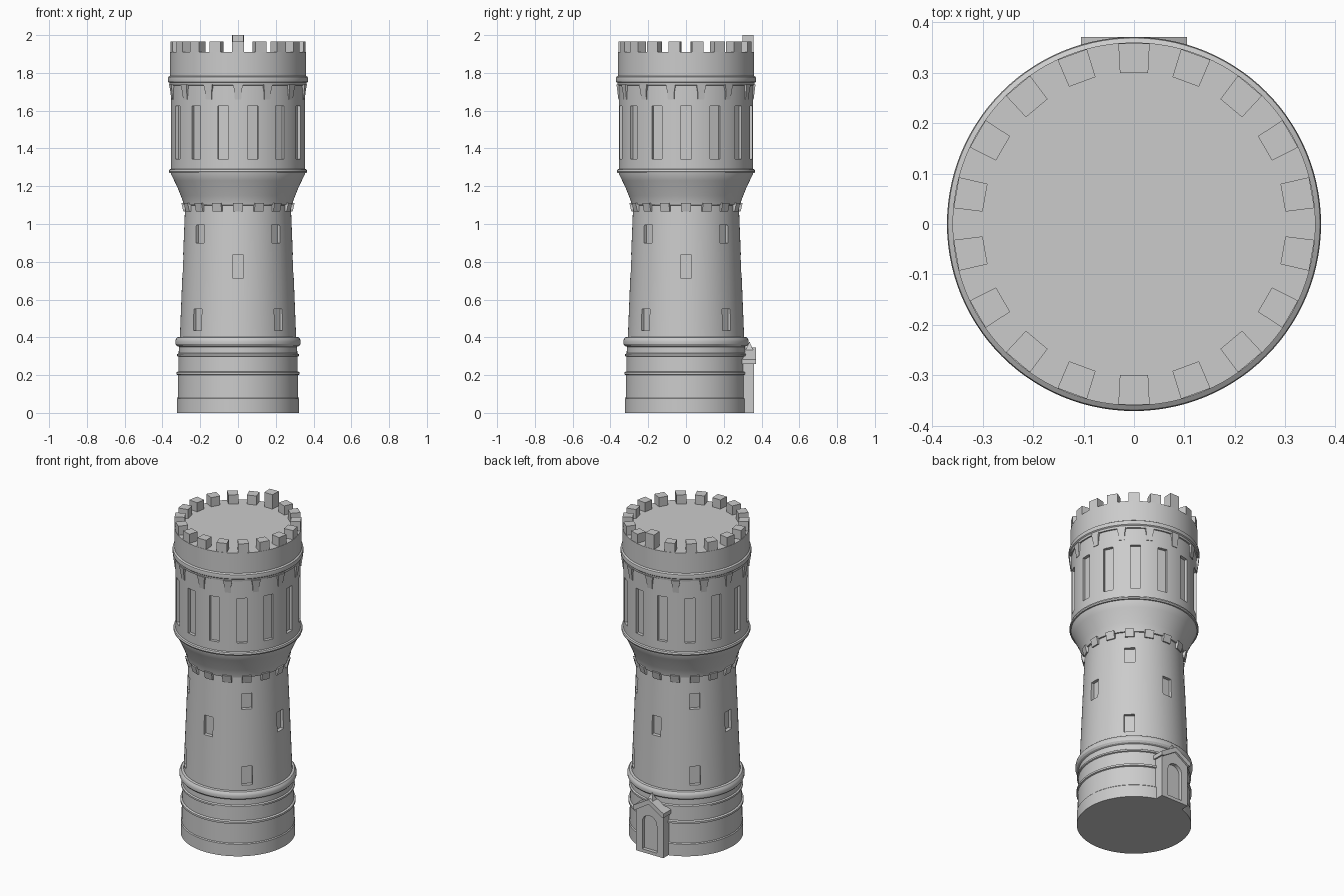
import bpy, bmesh, math
from mathutils import Matrix, Vector

if "Cube" in bpy.data.objects:
    bpy.data.objects.remove(bpy.data.objects["Cube"])

stone = bpy.data.materials.new("grey_stone")
stone.diffuse_color = (0.6, 0.6, 0.6, 1)
stone.use_nodes = True
stone.node_tree.nodes["Principled BSDF"].inputs["Base Color"].default_value = stone.diffuse_color


def finish(name, bm):
    bmesh.ops.recalc_face_normals(bm, faces=bm.faces)
    me = bpy.data.meshes.new(name)
    bm.to_mesh(me)
    bm.free()
    me.materials.append(stone)
    ob = bpy.data.objects.new(name, me)
    bpy.context.collection.objects.link(ob)
    return ob


def smooth(ob):
    bpy.ops.object.select_all(action='DESELECT')
    ob.select_set(True)
    bpy.context.view_layer.objects.active = ob
    bpy.ops.object.shade_smooth_by_angle(angle=math.radians(30))


def lathe(name, profile, n=112):
    """Closed solid of revolution from (radius, z) points."""
    bm = bmesh.new()
    rings = []
    for r, z in profile:
        rings.append([bm.verts.new((r * math.cos(a), r * math.sin(a), z))
                      for a in (2 * math.pi * i / n for i in range(n))])
    for lo, hi in zip(rings, rings[1:]):
        for i in range(n):
            j = (i + 1) % n
            bm.faces.new((lo[i], lo[j], hi[j], hi[i]))
    bm.faces.new(rings[0][::-1])
    bm.faces.new(rings[-1])
    return finish(name, bm)


def add_block(bm, deg, bottom, top):
    """Radial block; each end is (z, inner r, outer r, inner half width, outer half width)."""
    rot = Matrix.Rotation(math.radians(deg), 4, 'Z')
    q = []
    for z, r0, r1, w0, w1 in (bottom, top):
        q.append([bm.verts.new(rot @ Vector(p)) for p in
                  ((r0, -w0, z), (r1, -w1, z), (r1, w1, z), (r0, w0, z))])
    bm.faces.new(q[0][::-1])
    bm.faces.new(q[1])
    for i in range(4):
        j = (i + 1) % 4
        bm.faces.new((q[0][i], q[0][j], q[1][j], q[1][i]))


def add_prism(bm, outline, y0, y1):
    """Outline in (x, z) extruded from y0 to y1."""
    a = [bm.verts.new((x, y0, z)) for x, z in outline]
    b = [bm.verts.new((x, y1, z)) for x, z in outline]
    bm.faces.new(a)
    bm.faces.new(b[::-1])
    for i in range(len(a)):
        j = (i + 1) % len(a)
        bm.faces.new((a[i], b[i], b[j], a[j]))


def carve(ob, bm):
    """Cut the solid in bm out of ob, then drop the cutter."""
    cutter = finish("cutter", bm)
    cutter.hide_render = True
    mod = ob.modifiers.new("cut", 'BOOLEAN')
    mod.operation, mod.object, mod.solver = 'DIFFERENCE', cutter, 'EXACT'
    bpy.context.view_layer.objects.active = ob
    bpy.ops.object.modifier_apply(modifier=mod.name)
    bpy.data.objects.remove(cutter)


# Banded base
smooth(lathe("base", [
    (.324, 0), (.324, .075), (.319, .08), (.318, .2), (.326, .203), (.326, .215),
    (.316, .22), (.315, .298), (.322, .301), (.322, .311), (.314, .316), (.313, .35),
    (.324, .355), (.331, .365), (.332, .378), (.329, .39), (.321, .4), (.308, .403)]))

# Tapered shaft with recessed windows
shaft = lathe("shaft", [(.308, .395), (.279, 1.12)])
bm = bmesh.new()
for k in range(4):
    for deg, z0, z1, r in ((90 * k, .715, .835, .272),
                           (90 * k + 45, .9, .995, .265), (90 * k + 45, .435, .55, .283)):
        add_block(bm, deg, (z0, r, .4, .03, .03), (z1, r, .4, .03, .03))
carve(shaft, bm)
smooth(shaft)

# Flared collar
smooth(lathe("collar", [(.27, 1.098), (.288, 1.1), (.293, 1.125), (.303, 1.15),
                        (.319, 1.19), (.338, 1.23), (.356, 1.268), (.356, 1.275)]))

# Small corbels under the collar
bm = bmesh.new()
for k in range(16):
    add_block(bm, 22.5 * k, (1.066, .26, .289, .026, .026), (1.112, .26, .3, .026, .026))
finish("collar_corbels", bm)

# Drum with tall recessed panels
drum = lathe("drum", [(.35, 1.268), (.363, 1.27), (.366, 1.278), (.363, 1.288),
                      (.355, 1.292), (.355, 1.74)])
bm = bmesh.new()
for k in range(14):
    add_block(bm, 360 / 14 * k, (1.345, .336, .4, .029, .029), (1.625, .336, .4, .029, .029))
carve(drum, bm)
smooth(drum)

# Brackets between the panels
bm = bmesh.new()
for k in range(14):
    deg = 360 / 14 * (k + .5)
    add_block(bm, deg, (1.66, .33, .358, .017, .017), (1.70, .33, .363, .019, .019))
    add_block(bm, deg, (1.70, .33, .363, .019, .019), (1.738, .33, .368, .026, .026))
finish("drum_brackets", bm)

# Cornice and parapet up to the roof deck
smooth(lathe("parapet", [(.35, 1.733), (.362, 1.735), (.364, 1.748), (.37, 1.753),
                         (.371, 1.768), (.369, 1.778), (.36, 1.784), (.36, 1.91)]))

# Merlons, with the rear one taller
bm = bmesh.new()
for k in range(18):
    deg = 10 + 20 * k
    z = 2.0 if deg == 90 else 1.967
    add_block(bm, deg, (1.905, .3, .358, .028, .031), (z, .3, .358, .028, .031))
finish("merlons", bm)

# Rear porch with an arched doorway recess
porch = bmesh.new()
add_prism(porch, [(-.095, 0), (.095, 0), (.095, .27), (0, .335), (-.095, .27)], .28, .36)
porch = finish("porch", porch)
arch = [(-.05, .02), (.05, .02)] + [
    (.05 * math.cos(a), .19 + .05 * math.sin(a)) for a in (math.pi * i / 12 for i in range(13))]
bm = bmesh.new()
add_prism(bm, arch, .338, .4)
carve(porch, bm)

# Gabled porch roof and its pointed peak
bm = bmesh.new()
add_prism(bm, [(-.105, .258), (-.09, .258), (0, .315), (.09, .258), (.105, .258),
               (.105, .283), (0, .345), (-.105, .283)], .28, .371)
finish("porch_roof", bm)
bm = bmesh.new()
bmesh.ops.create_cone(bm, cap_ends=True, segments=4, radius1=.035, radius2=0, depth=.055,
                      matrix=Matrix.Translation((0, .336, .35)) @ Matrix.Rotation(math.pi / 4, 4, 'Z'))
finish("porch_peak", bm)
